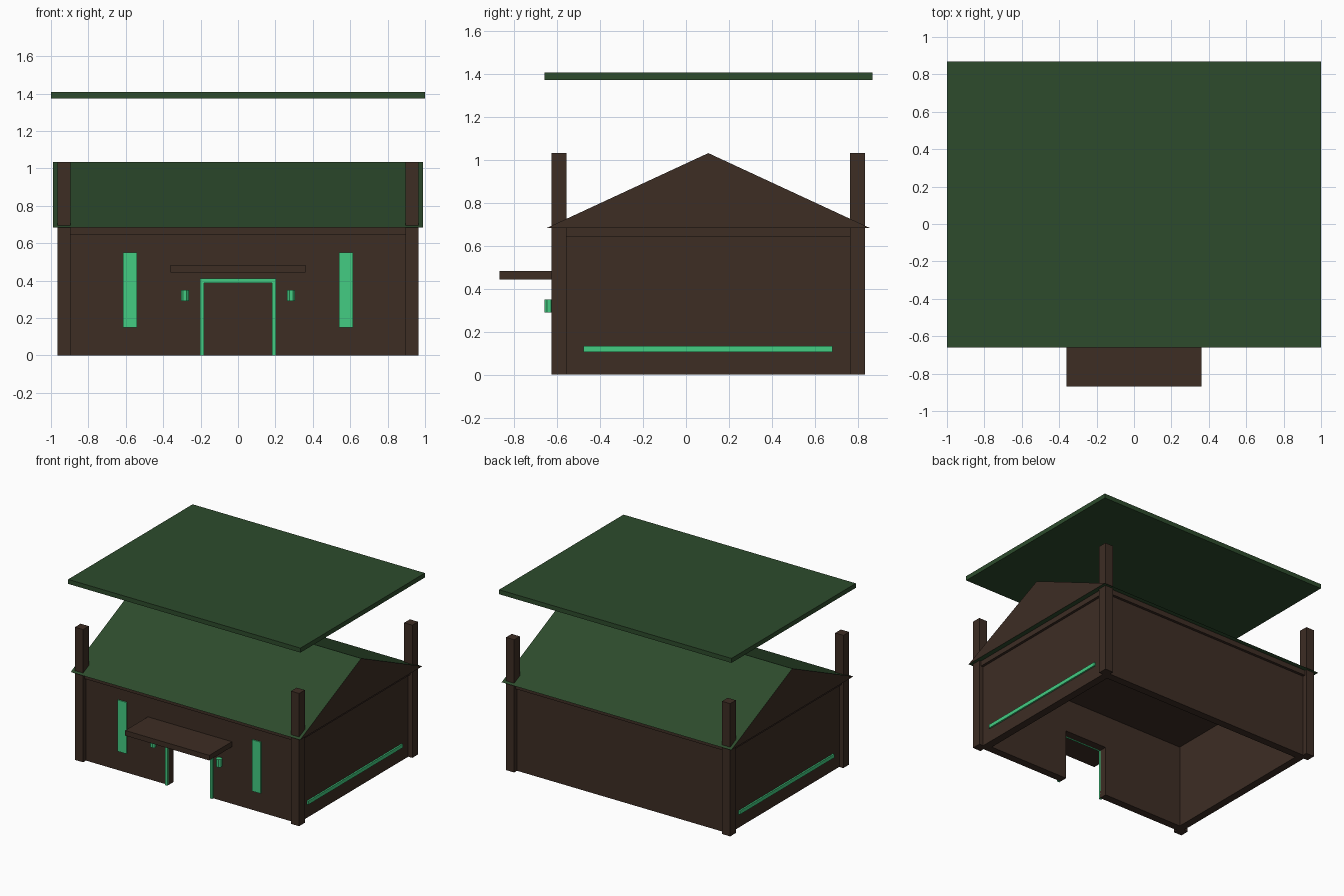
import bpy, bmesh, math

if "Cube" in bpy.data.objects:
    bpy.data.objects.remove(bpy.data.objects["Cube"])


def material(name, hex_rgb):
    def lin(c):
        c /= 255
        return c / 12.92 if c <= 0.04045 else ((c + 0.055) / 1.055) ** 2.4
    m = bpy.data.materials.new(name)
    m.diffuse_color = (*[lin(int(hex_rgb[i:i + 2], 16)) for i in (0, 2, 4)], 1)
    m.use_nodes = True
    m.node_tree.nodes["Principled BSDF"].inputs["Base Color"].default_value = m.diffuse_color
    return m


BROWN = material("dark_brown_wood", "3D2D24")
GREEN = material("dark_green_roof", "2D4B2C")
GLOW = material("bright_green_trim", "44CC82")


def finish(name, bm, *mats):
    bmesh.ops.recalc_face_normals(bm, faces=bm.faces)
    me = bpy.data.meshes.new(name)
    bm.to_mesh(me)
    bm.free()
    for m in mats:
        me.materials.append(m)
    ob = bpy.data.objects.new(name, me)
    bpy.context.collection.objects.link(ob)
    return ob


def box(name, x, y, z, mat):
    """Box from (min, max) ranges on each axis."""
    bm = bmesh.new()
    bmesh.ops.create_cube(bm, size=1)
    for v in bm.verts:
        v.co = [r[0] if c < 0 else r[1] for c, r in zip(v.co, (x, y, z))]
    return finish(name, bm, mat)


def prism(name, pts, direction, *mats):
    """Extrude a closed outline of 3D points."""
    bm = bmesh.new()
    face = bm.faces.new([bm.verts.new(p) for p in pts])
    ext = bmesh.ops.extrude_face_region(bm, geom=[face], use_keep_orig=True)
    verts = [g for g in ext["geom"] if isinstance(g, bmesh.types.BMVert)]
    bmesh.ops.translate(bm, verts=verts, vec=direction)
    return finish(name, bm, *mats)


WX, Y0, Y1 = 0.93, -0.592, 0.80      # outer wall faces
T, TOP = 0.06, 0.65                  # wall thickness and height
DX, DZ = 0.183, 0.388                # door opening

# Walls, the front one with a doorway
outline = [(-WX, 0), (-DX, 0), (-DX, DZ), (DX, DZ), (DX, 0), (WX, 0), (WX, TOP), (-WX, TOP)]
prism("front_wall", [(x, Y0, z) for x, z in outline], (0, T, 0), BROWN)
box("back_wall", (-WX, WX), (Y1 - T, Y1), (0, TOP), BROWN)

# Ceiling slab showing as a band under the eaves
box("ceiling_band", (-0.95, 0.95), (Y0 - 0.02, Y1 + 0.02), (0.645, 0.686), BROWN)

# Gable roof: green slopes and underside, brown ends
roof = prism("gable_roof", [(-0.988, -0.647, 0.685), (-0.988, 0.855, 0.685), (-0.988, 0.104, 1.033)],
             (1.976, 0, 0), GREEN, BROWN)
for p in roof.data.polygons:
    p.material_index = 1 if abs(p.normal.x) > 0.9 else 0

# Floating flat roof slab
box("upper_roof_slab", (-1, 1), (-0.66, 0.87), (1.373, 1.408), GREEN)

# Entrance canopy
box("entrance_canopy", (-0.362, 0.362), (-0.87, Y0), (0.443, 0.483), BROWN)

# Door frame
FY = (Y0 - 0.015, Y0 + 0.002)
box("door_frame_top", (-0.203, 0.203), FY, (DZ, 0.41), GLOW)

for side, s in (("left", -1), ("right", 1)):
    def span(a, b):
        return tuple(sorted((s * a, s * b)))
    box(f"{side}_wall", span(WX - T, WX), (Y0 + T, Y1 - T), (0, TOP), BROWN)
    box(f"{side}_door_frame", span(DX, 0.203), FY, (0, DZ), GLOW)
    box(f"{side}_window", span(0.54, 0.615), (Y0 - 0.009, Y0 + 0.001), (0.15, 0.55), GLOW)
    box(f"{side}_light_strip", span(WX - 0.001, WX + 0.012), (-0.479, 0.682), (0.105, 0.133), GLOW)

    # Corner posts rising past the eaves
    for end, y in (("front", Y0), ("back", Y1)):
        box(f"{end}_{side}_post", span(0.895, 0.965), (y - 0.035, y + 0.035), (0, 1.033), BROWN)

    # Eight-sided wall lamps beside the door
    ring = [(s * 0.284 + 0.0235 * math.cos(a), -0.638 + 0.0235 * math.sin(a), 0.29)
            for a in (math.pi / 8 + i * math.pi / 4 for i in range(8))]
    prism(f"{side}_wall_lamp", ring, (0, 0, 0.06), GLOW)
